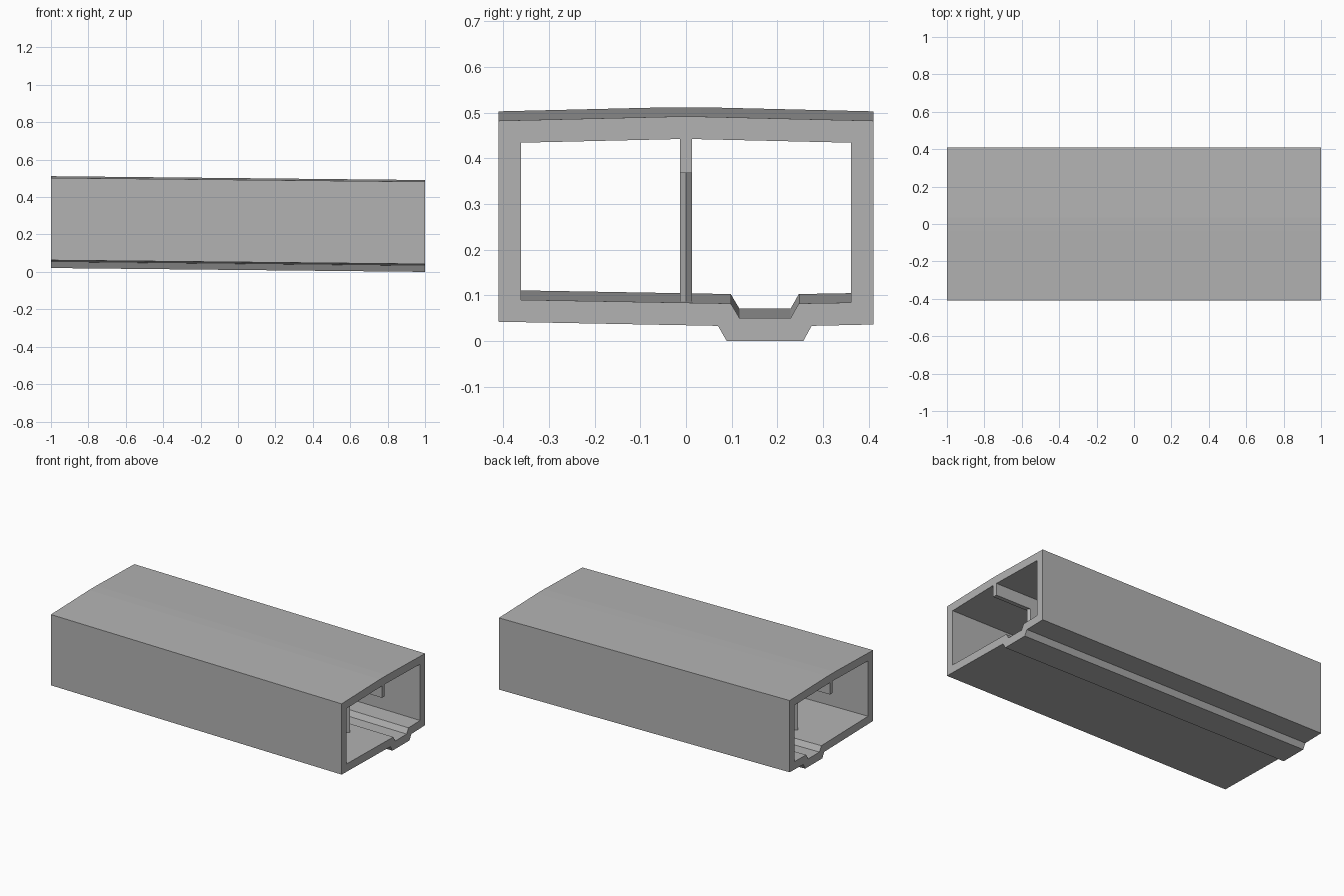
import bpy
import bmesh

cube = bpy.data.objects.get("Cube")
if cube:
    bpy.data.objects.remove(cube, do_unlink=True)

concrete = bpy.data.materials.new("concrete grey")
concrete.use_nodes = True
GREY = (0.45, 0.45, 0.45, 1)
concrete.diffuse_color = GREY
concrete.node_tree.nodes["Principled BSDF"].inputs["Base Color"].default_value = GREY

SLOPE = 0.0103   # fall of the whole structure per unit of length
HALF = 1.0       # half length


def finish(bm, name):
    """Apply the longitudinal fall and make the object."""
    for v in bm.verts:
        v.co.z += SLOPE * (HALF - v.co.x)
    bmesh.ops.recalc_face_normals(bm, faces=bm.faces)
    mesh = bpy.data.meshes.new(name)
    bm.to_mesh(mesh)
    bm.free()
    mesh.materials.append(concrete)
    obj = bpy.data.objects.new(name, mesh)
    bpy.context.collection.objects.link(obj)
    return obj


def sweep(name, *loops):
    """Sweep closed (y, z) loops along x; a second loop becomes a hollow."""
    bm = bmesh.new()
    ends = ([], [])
    for loop in loops:
        rings = [[bm.verts.new((x, y, z)) for y, z in loop] for x in (-HALF, HALF)]
        n = len(loop)
        for i in range(n):
            j = (i + 1) % n
            bm.faces.new((rings[0][i], rings[0][j], rings[1][j], rings[1][i]))
            for ring, edges in zip(rings, ends):
                edges.append(bm.edges.get((ring[i], ring[j])))
    for edges, side in zip(ends, (-1, 1)):
        bmesh.ops.triangle_fill(bm, use_beauty=True, edges=edges, normal=(side, 0, 0))
    return finish(bm, name)


def column(name, outline, bottom, top):
    """Raise a plan outline vertically."""
    bm = bmesh.new()
    low = [bm.verts.new((x, y, bottom)) for x, y in outline]
    face = bm.faces.new(low)
    raised = bmesh.ops.extrude_face_region(bm, geom=[face])["geom"]
    for v in raised:
        if isinstance(v, bmesh.types.BMVert):
            v.co.z = top
    return finish(bm, name)


# Box shell with crowned roof and a drainage channel in the floor
outer = [(-0.41, 0.042), (0.07, 0.033), (0.089, 0), (0.257, 0), (0.275, 0.033),
         (0.41, 0.036), (0.41, 0.482), (0.034, 0.491), (-0.034, 0.491), (-0.41, 0.482)]
inner = [(-0.361, 0.09), (0.098, 0.082), (0.117, 0.05), (0.229, 0.05), (0.247, 0.082),
         (0.361, 0.084), (0.361, 0.434), (0.014, 0.442), (-0.014, 0.442), (-0.361, 0.434)]
sweep("box_shell", outer, inner)

# Full-length beam under the roof
W = 0.0135
sweep("centre_beam", [(-W, 0.368), (W, 0.368), (W, 0.442), (-W, 0.442)])

# Dividing wall with pointed ends, stopping short of both openings
TIP = 0.77
column("centre_wall",
       [(TIP, 0), (TIP - W, W), (W - TIP, W), (-TIP, 0), (W - TIP, -W), (TIP - W, -W)],
       0.08, 0.368)
